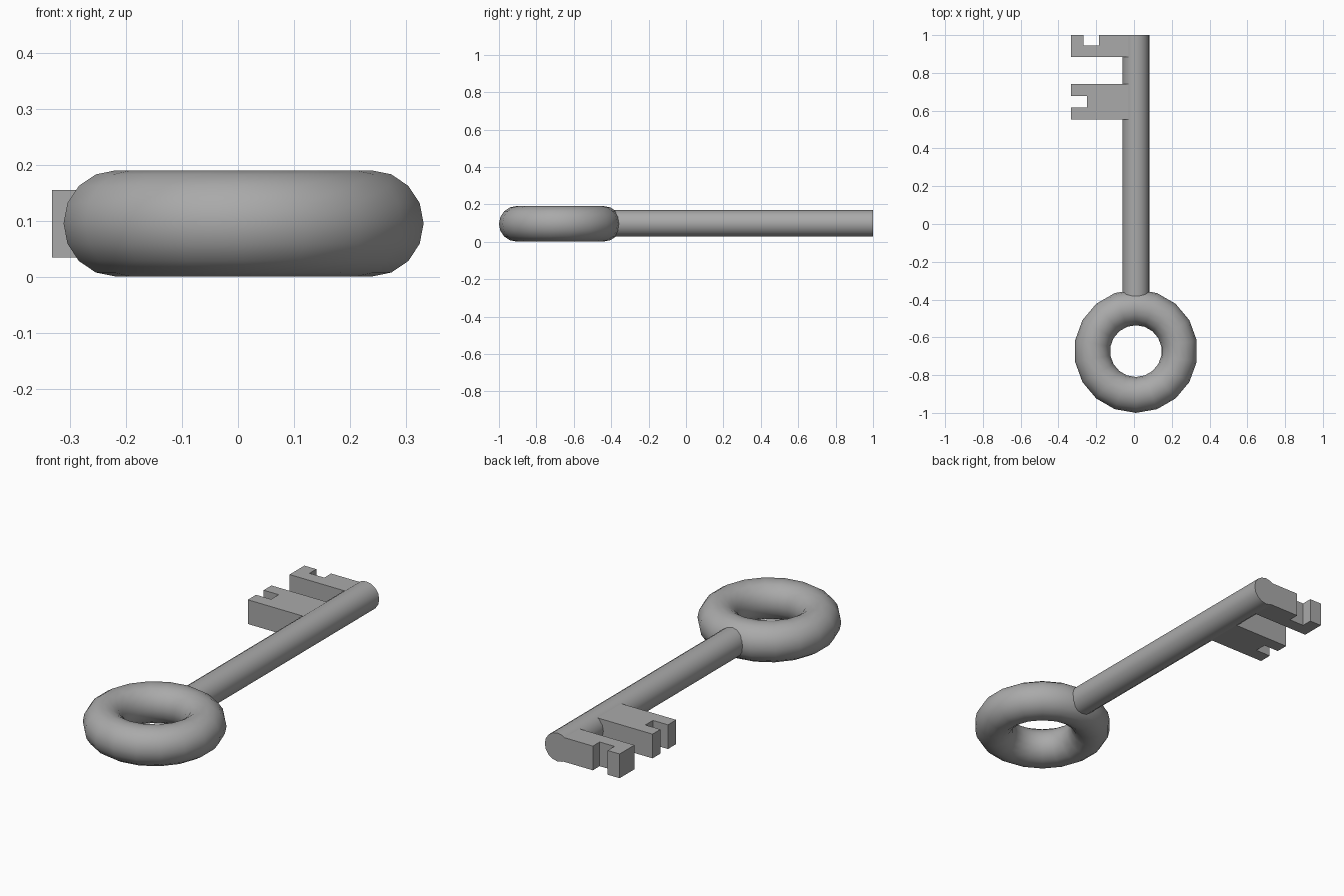
import bpy, bmesh, math
from mathutils import Matrix

cube = bpy.data.objects.get("Cube")
if cube:
    bpy.data.objects.remove(cube, do_unlink=True)

CX, CZ = 0.01, 0.096      # shaft axis
GREY = (0.4, 0.4, 0.4, 1)

metal = bpy.data.materials.new("grey metal")
metal.use_nodes = True
metal.diffuse_color = GREY
metal.node_tree.nodes["Principled BSDF"].inputs["Base Color"].default_value = GREY


def finish(obj, name, smooth):
    obj.name = name
    obj.data.materials.append(metal)
    if smooth:
        bpy.ops.object.shade_smooth_by_angle(angle=math.radians(40))


def bit(name, outline, z0=0.035, z1=0.156):
    """Flat tooth plate extruded upward from its plan outline."""
    bm = bmesh.new()
    face = bm.faces.new([bm.verts.new((x, y, z0)) for x, y in outline])
    top = bmesh.ops.extrude_face_region(bm, geom=[face])["geom"]
    bmesh.ops.translate(bm, vec=(0, 0, z1 - z0),
                        verts=[v for v in top if isinstance(v, bmesh.types.BMVert)])
    bmesh.ops.recalc_face_normals(bm, faces=bm.faces)
    mesh = bpy.data.meshes.new(name)
    bm.to_mesh(mesh)
    bm.free()
    obj = bpy.data.objects.new(name, mesh)
    bpy.context.collection.objects.link(obj)
    finish(obj, name, False)


# Ring handle, with a corner pointing along the shaft
bpy.ops.mesh.primitive_torus_add(major_segments=18, minor_segments=16,
                                 major_radius=0.232, minor_radius=0.095)
ring = bpy.context.object
ring.data.transform(Matrix.Translation((CX, -0.673, CZ)) @ Matrix.Rotation(math.pi / 2, 4, 'Z'))
finish(ring, "ring_handle", True)

# Round shaft
START, END = -0.44, 1.0
bpy.ops.mesh.primitive_cylinder_add(vertices=16, radius=0.071, depth=END - START)
shaft = bpy.context.object
shaft.data.transform(Matrix.Translation((CX, (START + END) / 2, CZ + 0.002))
                     @ Matrix.Rotation(math.pi / 2, 4, 'X'))
finish(shaft, "shaft", True)

# Tooth at the tip, notched on its end face
TIP = -0.333
bit("end_tooth", [(0, 0.883), (0, 1), (-0.185, 1), (-0.185, 0.946),
                  (-0.267, 0.946), (-0.267, 1), (TIP, 1), (TIP, 0.883)])

# Inner tooth, notched on its outer side
bit("inner_tooth", [(0, 0.553), (0, 0.74), (TIP, 0.74), (TIP, 0.678),
                    (-0.25, 0.678), (-0.25, 0.618), (TIP, 0.618), (TIP, 0.553)])
